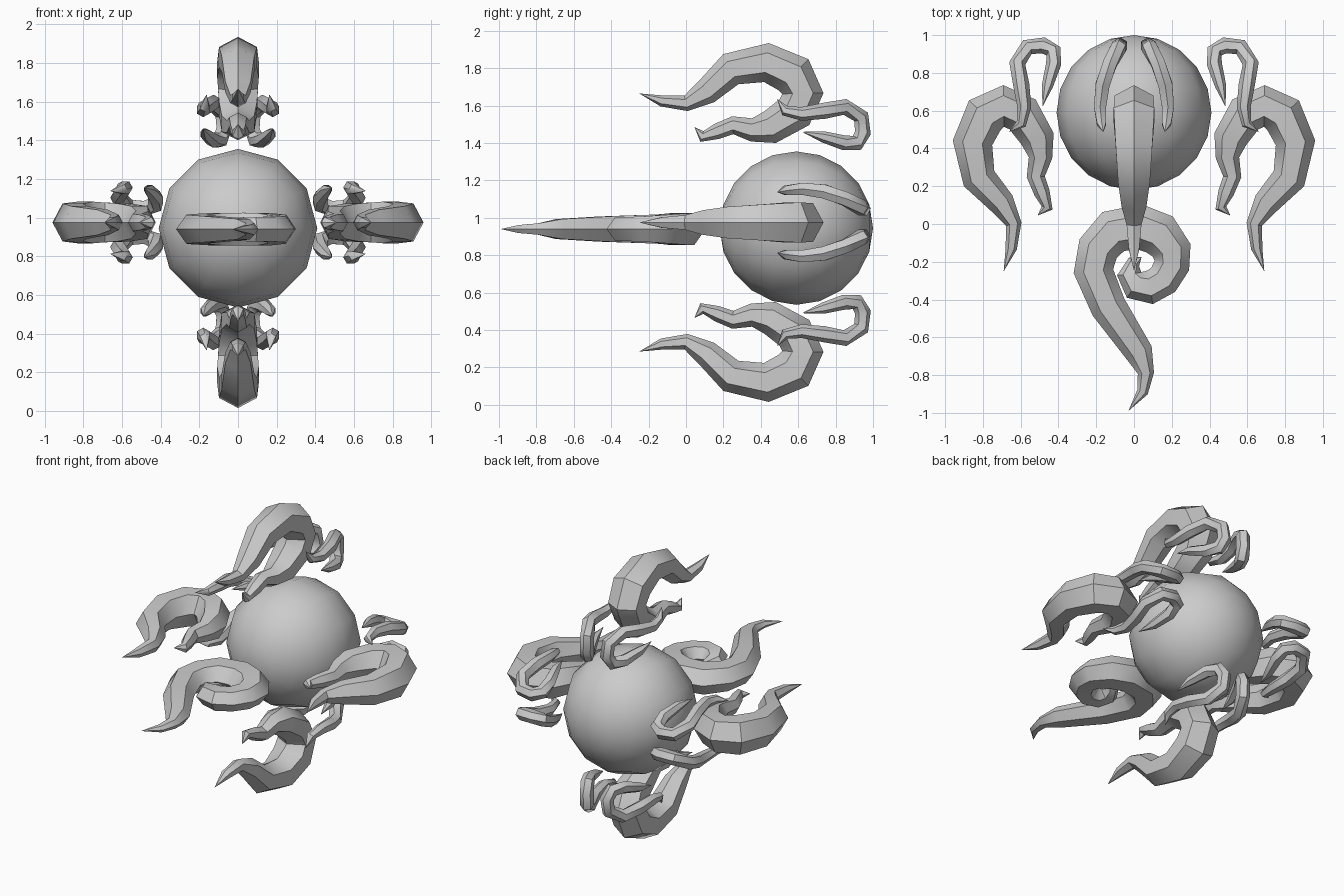
import bpy, bmesh, math
from mathutils import Vector, Matrix

if "Cube" in bpy.data.objects:
    bpy.data.objects.remove(bpy.data.objects["Cube"])

AXIS_Z = 0.975


def finish(obj, angle):
    bpy.ops.object.select_all(action='DESELECT')
    obj.select_set(True)
    bpy.context.view_layer.objects.active = obj
    bpy.ops.object.shade_smooth_by_angle(angle=math.radians(angle))


def tentacle(name, points, radii, lateral, flat=1.0, sides=6, angle=35):
    """Tapered tube with pointed ends; section ridges lie in the curl plane."""
    bm = bmesh.new()
    rings = []
    last = len(points) - 1
    for i, (p, r) in enumerate(zip(points, radii)):
        if i in (0, last):
            rings.append([bm.verts.new(p)])
            continue
        t = ((points[i + 1] - p).normalized() + (p - points[i - 1]).normalized()).normalized()
        n = t.cross(lateral).normalized()
        b = n.cross(t).normalized()
        rings.append([bm.verts.new(p + r * (n * math.cos(a) + b * flat * math.sin(a)))
                      for a in (2 * math.pi * k / sides for k in range(sides))])
    for a, b in zip(rings, rings[1:]):
        for k in range(sides):
            m = (k + 1) % sides
            if len(a) == 1:
                bm.faces.new((a[0], b[k], b[m]))
            elif len(b) == 1:
                bm.faces.new((a[k], a[m], b[0]))
            else:
                bm.faces.new((a[k], a[m], b[m], b[k]))
    bmesh.ops.recalc_face_normals(bm, faces=bm.faces)
    mesh = bpy.data.meshes.new(name)
    bm.to_mesh(mesh)
    bm.free()
    obj = bpy.data.objects.new(name, mesh)
    bpy.context.collection.objects.link(obj)
    finish(obj, angle)


# round body, poles along y
bm = bmesh.new()
bmesh.ops.create_uvsphere(bm, u_segments=12, v_segments=10, radius=0.41,
                          matrix=Matrix.Translation((0, 0.59, 0.945)) @ Matrix.Rotation(math.pi / 2, 4, 'X'))
mesh = bpy.data.meshes.new("body")
bm.to_mesh(mesh)
bm.free()
body = bpy.data.objects.new("body", mesh)
bpy.context.collection.objects.link(body)
finish(body, 60)

# front spiral tentacle: x, y, radius
SPIRAL = [(-.03, -.99, 0), (.045, -.89, .03), (.063, -.79, .043), (.026, -.68, .075),
          (-.135, -.44, .095), (-.215, -.25, .105), (-.19, -.13, .11), (-.11, -.04, .118),
          (.03, -.015, .12), (.135, -.055, .118), (.2, -.14, .105), (.2, -.22, .095),
          (.155, -.295, .09), (.085, -.335, .09), (.01, -.32, .085), (-.025, -.265, .065),
          (0, -.2, .035), (.04, -.175, 0)]
tentacle("front_spiral", [Vector((x, y, .94)) for x, y, r in SPIRAL],
         [r for x, y, r in SPIRAL], Vector((0, 0, 1)), flat=0.82)

# side clusters: y, distance from axis, radius
BIG = [(-.25, .69, 0), (-.13, .65, .03), (0, .637, .042), (.11, .70, .07), (.24, .82, .09),
       (.43, .855, .105), (.575, .79, .115), (.625, .69, .11), (.58, .59, .105),
       (.45, .51, .09), (.35, .495, .062), (.25, .52, .048), (.165, .487, .042),
       (.085, .46, .03), (.045, .51, 0)]
SMALL = [(.487, .661, 0), (.53, .597, .028), (.62, .581, .037), (.738, .597, .043),
         (.85, .618, .043), (.936, .565, .043), (.946, .48, .043), (.914, .426, .043),
         (.845, .426, .04), (.733, .458, .03), (.62, .485, 0)]

for tag, deg in (("top", 0), ("right", 90), ("bottom", 180), ("left", 270)):
    a = math.radians(deg)
    out = Vector((math.sin(a), 0, math.cos(a)))
    lat = Vector((math.cos(a), 0, -math.sin(a)))

    def place(y, r, s=0.0):
        return Vector((0, y, AXIS_Z)) + out * r + lat * s

    tentacle(tag + "_big_tentacle", [place(y, r) for y, r, w in BIG],
             [w for y, r, w in BIG], lat, flat=1.08)
    # paired small curls bowing outward
    for side in (-1, 1):
        tentacle(f"{tag}_small_curl_{'a' if side < 0 else 'b'}",
                 [place(y, r, side * (.18 - (y - .62) ** 2)) for y, r, w in SMALL],
                 [w for y, r, w in SMALL], lat, angle=50)
